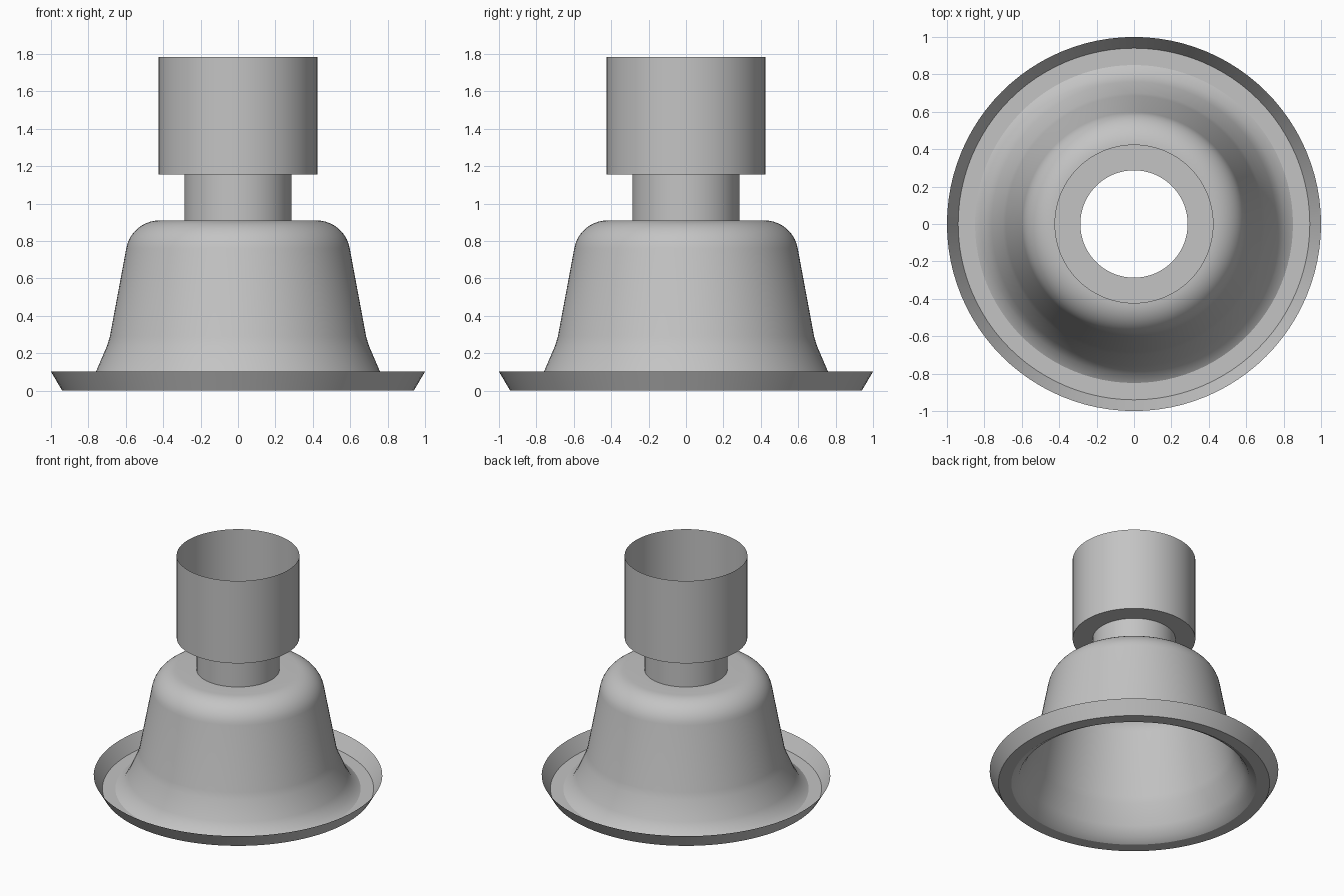
import bpy
import bmesh
from math import sin, cos, pi, radians

SEGMENTS = 96

if "Cube" in bpy.data.objects:
    bpy.data.objects.remove(bpy.data.objects["Cube"], do_unlink=True)

# Single plain grey
grey = bpy.data.materials.new("plain grey")
grey.use_nodes = True
colour = (0.55, 0.55, 0.55, 1)
grey.diffuse_color = colour
for node in grey.node_tree.nodes:
    if node.type == "BSDF_PRINCIPLED":
        node.inputs["Base Color"].default_value = colour


def revolve(name, profile):
    """Turn an open (radius, height) profile around z into a thin shell."""
    bm = bmesh.new()
    rings = []
    for r, z in profile:
        angles = [2 * pi * j / SEGMENTS for j in range(SEGMENTS)]
        rings.append([bm.verts.new((r * cos(a), r * sin(a), z)) for a in angles])
    for upper, lower in zip(rings, rings[1:]):
        for j in range(SEGMENTS):
            k = (j + 1) % SEGMENTS
            bm.faces.new((upper[j], lower[j], lower[k], upper[k]))
    mesh = bpy.data.meshes.new(name)
    bm.to_mesh(mesh)
    bm.free()
    mesh.materials.append(grey)
    obj = bpy.data.objects.new(name, mesh)
    bpy.context.collection.objects.link(obj)
    bpy.ops.object.select_all(action="DESELECT")
    obj.select_set(True)
    bpy.context.view_layer.objects.active = obj
    bpy.ops.object.shade_smooth_by_angle(angle=radians(30))
    return obj


# Open cup with a ring-shaped floor
revolve("cup", [(0.425, 1.785), (0.425, 1.155), (0.287, 1.155)])

# Narrow tube between cup and bell
revolve("neck", [(0.287, 1.155), (0.287, 0.91)])

# Bell: flat top, rounded shoulder, tapered wall, flared foot
shoulder = [(0.42 + 0.18 * sin(radians(a)), 0.73 + 0.18 * cos(radians(a)))
            for a in range(0, 81, 8)]
revolve("bell", [(0.287, 0.91)] + shoulder
        + [(0.685, 0.29), (0.70, 0.24), (0.76, 0.10), (0.80, 0.03), (0.85, 0)])

# Flat flange with a slanted outer lip
revolve("rim", [(0.85, 0), (0.94, 0), (1, 0.102)])
